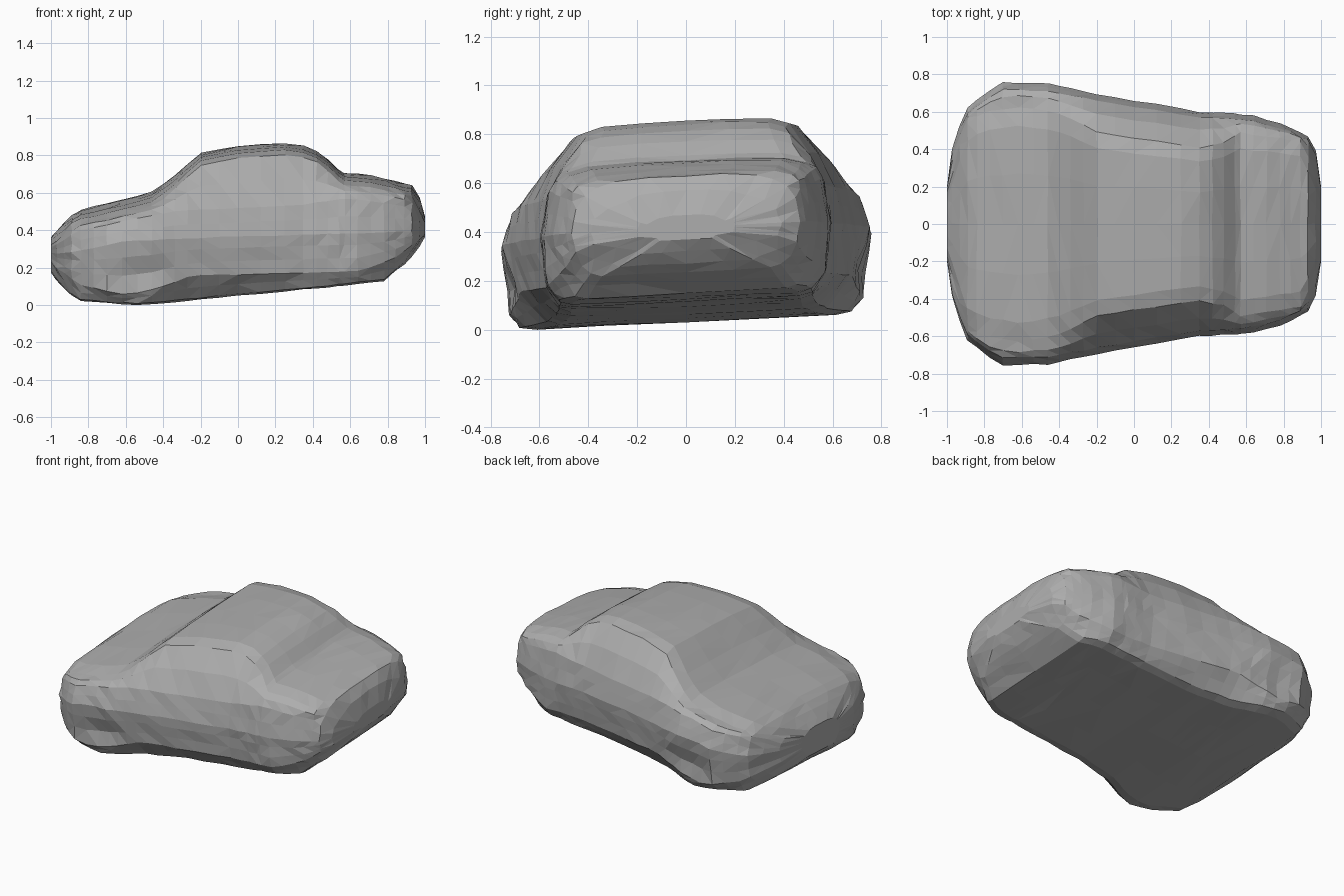
import bpy
import bmesh
import math
import random

random.seed(4)

default = bpy.data.objects.get("Cube")
if default:
    bpy.data.objects.remove(default, do_unlink=True)

# One grey clay colour
clay = bpy.data.materials.new("grey_clay")
clay.use_nodes = True
GREY = (0.42, 0.42, 0.42, 1)
clay.diffuse_color = GREY
shader = clay.node_tree.nodes["Principled BSDF"]
shader.inputs["Base Color"].default_value = GREY
shader.inputs["Roughness"].default_value = 0.8


def curve(x, *keys):
    """Piecewise linear value at x from (x, value) keys."""
    for (xa, va), (xb, vb) in zip(keys, keys[1:]):
        if x <= xb:
            return va + (vb - va) * max(0, (x - xa) / (xb - xa))
    return keys[-1][1]


def blend(a, b, t):
    return tuple(p + (q - p) * t for p, q in zip(a, b))


def half_section(x):
    """Half outline (y, z) from the floor centre up to the roof centre."""
    floor = curve(x, (-1, .18), (-.94, .11), (-.84, .045), (-.5, .03), (-.2, .055),
                  (.5, .12), (.78, .15), (.88, .23), (.95, .29), (1, .37))
    top = curve(x, (-1, .36), (-.9, .46), (-.85, .49), (-.6, .55), (-.45, .59), (-.35, .67),
                (-.2, .8), (0, .84), (.28, .857), (.4, .83), (.48, .77), (.56, .695),
                (.7, .685), (.93, .63), (.97, .57), (1, .47))
    width = curve(x, (-1, .2), (-.97, .4), (-.9, .61), (-.8, .7), (-.7, .755), (-.45, .75),
                  (-.3, .715), (0, .66), (.35, .6), (.62, .585), (.8, .535), (.93, .47),
                  (.97, .39), (1, .2))
    floor_w = curve(x, (-1, .15), (-.93, .4), (-.85, .58), (-.65, .68), (-.5, .68), (-.3, .58),
                    (0, .53), (.68, .51), (.78, .45), (.9, .38), (1, .12))
    roof_w = curve(x, (-1, .14), (-.9, .5), (-.8, .57), (-.6, .6), (-.4, .56), (-.2, .46),
                   (0, .43), (.35, .38), (.5, .41), (.57, .46), (.9, .41), (1, .13))
    sill = curve(x, (-1, .24), (-.85, .14), (-.6, .09), (-.45, .12), (-.25, .19),
                 (.65, .21), (.85, .28), (1, .39))
    waist = curve(x, (-1, .29), (-.6, .38), (0, .4), (1, .42))
    belt = curve(x, (-1, .32), (-.85, .43), (-.6, .49), (-.3, .54), (.3, .56),
                 (.6, .6), (.9, .55), (1, .44))
    floor_edge = (floor_w, floor + .012)
    sill_edge = (width * .96, sill)
    waist_edge = (width, waist)
    belt_edge = (width * .95, belt)
    roof_edge = (min(roof_w + .03, width * .9), top - .03)
    side = blend(belt_edge, roof_edge, .5)
    return [(0, floor), (floor_w * .5, floor), (floor_w * .9, floor), floor_edge,
            blend(floor_edge, sill_edge, .5), sill_edge,
            blend(sill_edge, waist_edge, .35), blend(sill_edge, waist_edge, .7),
            waist_edge, blend(waist_edge, belt_edge, .5), belt_edge,
            (side[0] + .012, side[1] + .008), roof_edge,
            (roof_w * .88, top - .008), (roof_w * .45, top), (0, top)]


def wheel_shape(x, y, z):
    """Shallow front arches and softly bulging rear wheels."""
    if abs(y) > .45:
        front = math.hypot((x + .5) / .2, (z - .2) / .12)
        rear = math.hypot((x - .66) / .12, (z - .25) / .14)
        y *= 1 - .05 * max(0, 1 - front) + .03 * max(0, 1 - rear)
    return y


# Stations along the length, denser at the ends and around the rear deck step
stations = [-1, -.97, -.93, -.89, -.84, -.77, -.7, -.62, -.54, -.46, -.4, -.34, -.27, -.2,
            -.1, 0, .12, .25, .35, .42, .48, .54, .57, .64, .71, .78, .84, .89, .93, .97, 1]

# Body shell: lofted sections with a slight sideways lean
bm = bmesh.new()
rings = []
for x in stations:
    half = half_section(x)
    outline = half + [(-y, z) for y, z in reversed(half[1:-1])]
    ring = []
    for y, z in outline:
        y = wheel_shape(x, y, z)
        wobble = 0 if abs(x) == 1 else .004
        ring.append(bm.verts.new((x + random.uniform(-wobble, wobble),
                                  y + random.uniform(-wobble, wobble),
                                  z + .05 * y + random.uniform(-wobble, wobble) * .7)))
    rings.append(ring)

for a, b in zip(rings, rings[1:]):
    for i in range(len(a)):
        j = (i + 1) % len(a)
        bm.faces.new((a[i], a[j], b[j], b[i]))
bm.faces.new(rings[0])
bm.faces.new(rings[-1])

# Rest the shell on the ground and break it into flat facets
lowest = min(v.co.z for v in bm.verts)
for v in bm.verts:
    v.co.z -= lowest
bmesh.ops.triangulate(bm, faces=bm.faces[:], quad_method='SHORT_EDGE')
bmesh.ops.recalc_face_normals(bm, faces=bm.faces[:])

mesh = bpy.data.meshes.new("car_body")
bm.to_mesh(mesh)
bm.free()
mesh.materials.append(clay)
body = bpy.data.objects.new("car_body", mesh)
bpy.context.collection.objects.link(body)
